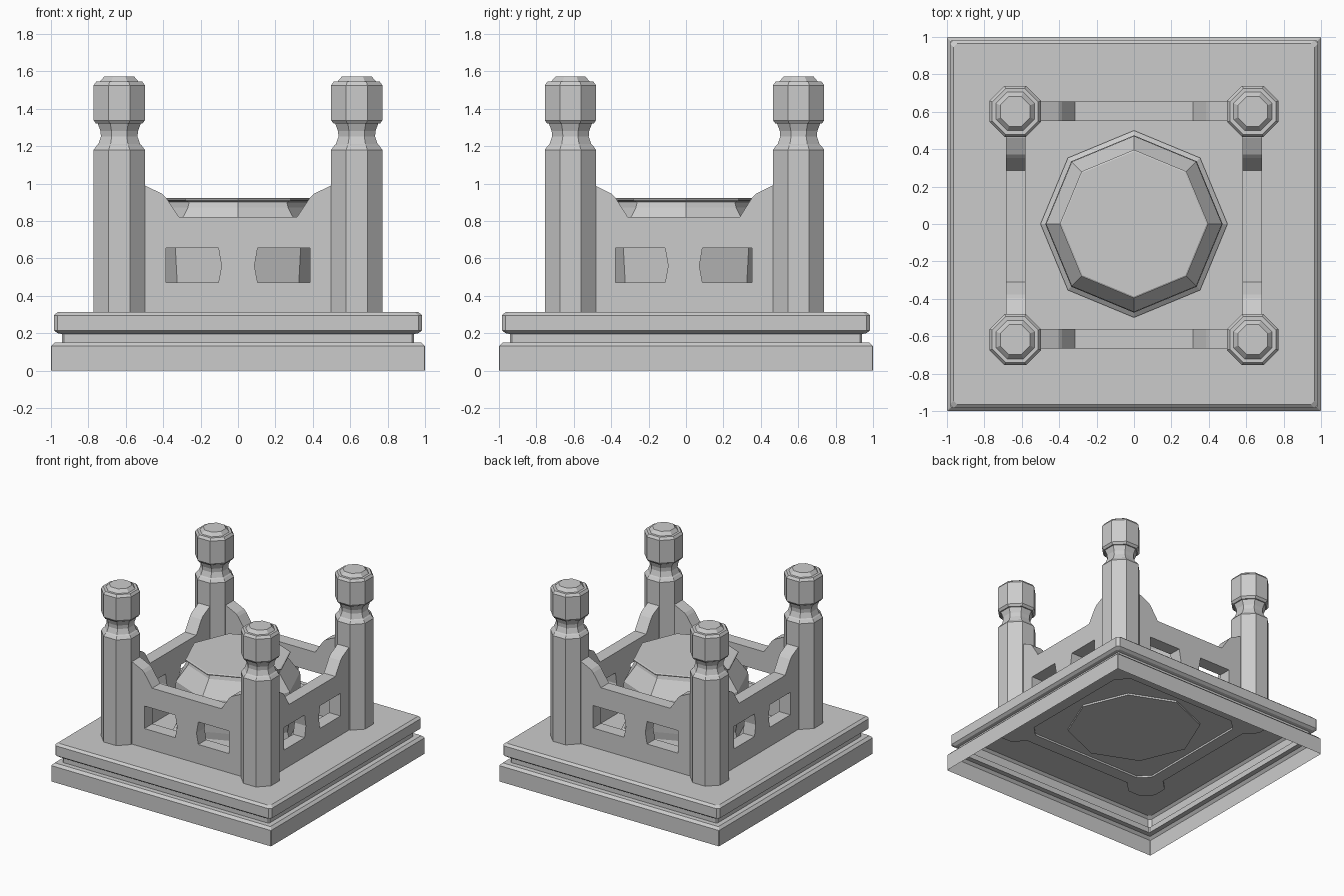
import bpy, bmesh, math

cube = bpy.data.objects.get("Cube")
if cube:
    bpy.data.objects.remove(cube, do_unlink=True)

stone = bpy.data.materials.new("grey stone")
stone.use_nodes = True
GREY = (0.6, 0.6, 0.6, 1)
stone.diffuse_color = GREY
stone.node_tree.nodes["Principled BSDF"].inputs["Base Color"].default_value = GREY


def add_object(name, mesh, loc=(0, 0, 0)):
    mesh.materials.clear()
    mesh.materials.append(stone)
    ob = bpy.data.objects.new(name, mesh)
    ob.location = loc
    bpy.context.collection.objects.link(ob)
    return ob


def stack(name, rings, loc=(0, 0, 0), bottom=True):
    """Skin a list of rings (each a list of points) into a capped solid."""
    bm = bmesh.new()
    loops = [[bm.verts.new(p) for p in ring] for ring in rings]
    n = len(loops[0])
    for a, b in zip(loops, loops[1:]):
        for i in range(n):
            j = (i + 1) % n
            bm.faces.new((a[i], a[j], b[j], b[i]))
    bm.faces.new(loops[-1])
    if bottom:
        bm.faces.new(loops[0][::-1])
    mesh = bpy.data.meshes.new(name)
    bm.to_mesh(mesh)
    bm.free()
    return add_object(name, mesh, loc)


def octagon(r, z, turn=0.0):
    return [(r * math.cos(turn + i * math.pi / 4),
             r * math.sin(turn + i * math.pi / 4), z) for i in range(8)]


def square(h, z, c):
    """Square ring of half width h with corners cut by c."""
    k = h - c
    return [(h, -k, z), (h, k, z), (k, h, z), (-k, h, z),
            (-h, k, z), (-h, -k, z), (-k, -h, z), (k, -h, z)]


# Stepped plinth, a hollow shell open underneath
plinth = [(1, 0, .004), (1, .13, .004), (.98, .15, .004), (.94, .15, .01),
          (.94, .195, .01), (.965, .2, .02), (.985, .215, .02),
          (.985, .295, .02), (.965, .312, .02)]
stack("plinth", [square(*p) for p in plinth], bottom=False)

# Eight-sided drum with a lid in the middle
drum = [(.5, .297), (.5, .335), (.465, .36), (.45, .41), (.46, .47),
        (.474, .66), (.47, .745), (.378, .872), (.37, .9), (.397, .91),
        (.397, .917), (.388, .922)]
stack("drum", [octagon(r, z) for r, z in drum])

# Corner posts: shaft, waisted neck, head and cap (flat-to-centre radii)
post = [(.137, .297), (.137, 1.18), (.12, 1.203), (.112, 1.21), (.098, 1.25),
        (.1, 1.28), (.115, 1.32), (.124, 1.32), (.137, 1.338), (.137, 1.525),
        (.123, 1.545), (.103, 1.545), (.08, 1.572)]
to_corner = 1 / math.cos(math.pi / 8)
rings = [octagon(a * to_corner, z, math.pi / 8) for a, z in post]
for side, x in (("left", .635), ("right", -.635)):
    for end, y in (("front", -.618), ("back", .602)):
        stack(f"{end}_{side}_post", rings, (x, y, 0))

# Wall panels: half outline mirrored, with two cut windows
half = [(.6, .297), (.6, .99), (.5, .99), (.405, .945), (.385, .925), (.315, .82)]
outline = half + [(-x, z) for x, z in reversed(half)]
window = [(.385, .47), (.385, .655), (.105, .655), (.088, .56), (.105, .47)]
windows = [window, [(-x, z) for x, z in window]]


def wall(name, loc, angle, stretch):
    curve = bpy.data.curves.new(name, "CURVE")
    curve.dimensions = "2D"
    curve.fill_mode = "BOTH"
    curve.extrude = 0.052
    for pts in [outline] + windows:
        s = curve.splines.new("POLY")
        s.points.add(len(pts) - 1)
        for p, (x, z) in zip(s.points, pts):
            p.co = (x * stretch, z, 0, 1)
        s.use_cyclic_u = True
    temp = bpy.data.objects.new(name + "_outline", curve)
    bpy.context.collection.objects.link(temp)
    deps = bpy.context.evaluated_depsgraph_get()
    mesh = bpy.data.meshes.new_from_object(temp.evaluated_get(deps))
    bpy.data.objects.remove(temp, do_unlink=True)
    for poly in mesh.polygons:
        poly.use_smooth = False
    ob = add_object(name, mesh, loc)
    ob.rotation_euler = (math.pi / 2, 0, angle)


wall("front_wall", (0, -.613, 0), 0, 1)
wall("back_wall", (0, .603, 0), 0, 1)
wall("left_wall", (.632, -.012, 0), math.pi / 2, .95)
wall("right_wall", (-.632, -.012, 0), math.pi / 2, .95)
